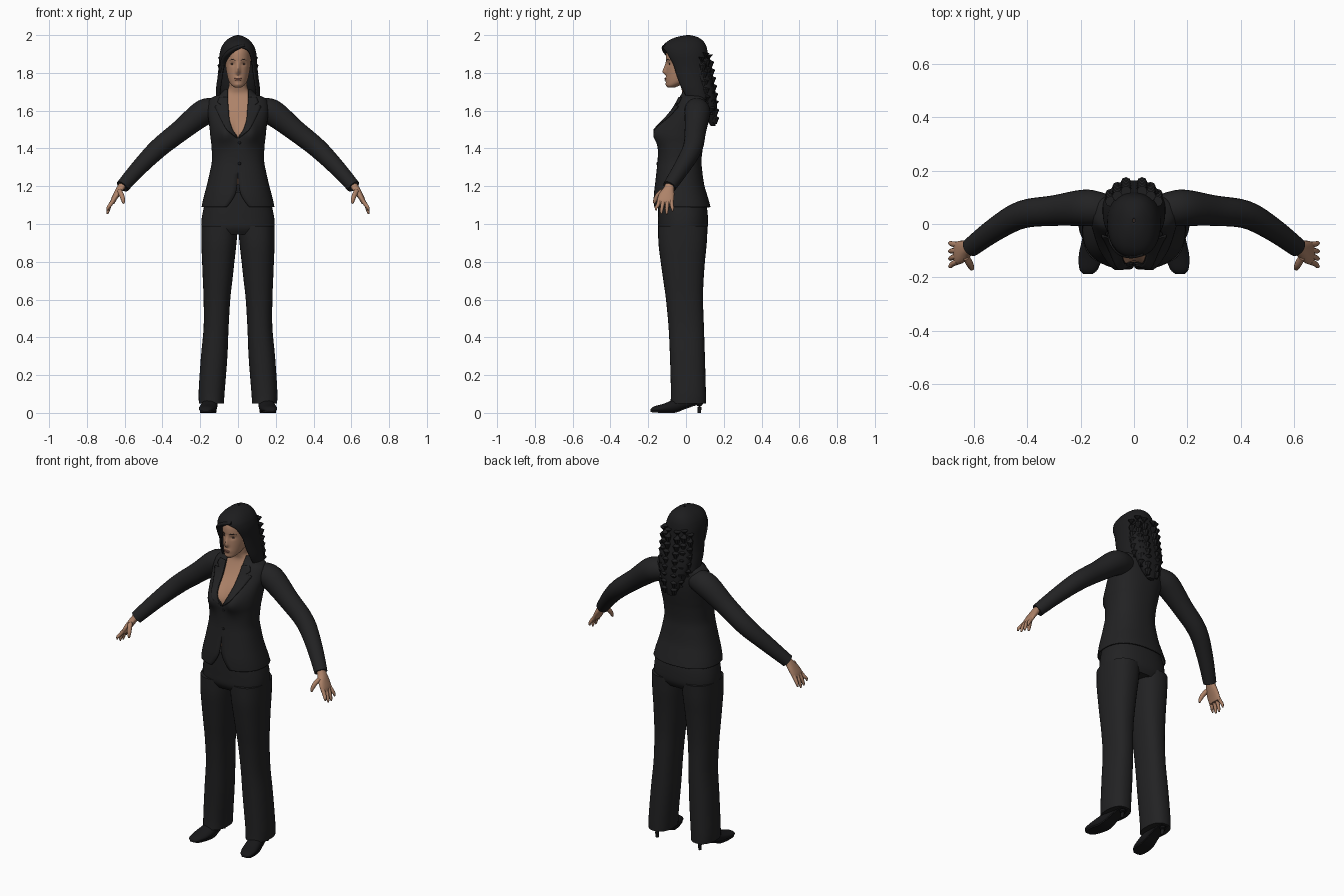
import bpy, bmesh, math
from mathutils import Vector

cube = bpy.data.objects.get("Cube")
if cube:
    bpy.data.objects.remove(cube, do_unlink=True)


def material(name, r, g, b, rough=0.8):
    m = bpy.data.materials.new(name)
    m.use_nodes = True
    m.diffuse_color = (r, g, b, 1)
    node = next(n for n in m.node_tree.nodes if n.type == 'BSDF_PRINCIPLED')
    node.inputs["Base Color"].default_value = (r, g, b, 1)
    node.inputs["Roughness"].default_value = rough
    return m


SUIT = material("charcoal suit", .016, .016, .017)
HAIR = material("black hair", .012, .012, .013)
SHOE = material("black leather", .009, .009, .010)
SKIN = material("warm skin", .42, .225, .14)
LIPS = material("rose lips", .33, .14, .10)
EYES = material("dark eyes", .05, .03, .025)


def refine(rows, k=4):
    """Catmull-Rom subdivision of a table of sections."""
    out = []
    for i in range(len(rows) - 1):
        a, b, c, d = rows[max(i - 1, 0)], rows[i], rows[i + 1], rows[min(i + 2, len(rows) - 1)]
        for s in range(k):
            t = s / k
            out.append(tuple(q + t / 2 * (r - p + t * (2 * p - 5 * q + 4 * r - e + t * (3 * (q - r) + e - p)))
                             for p, q, r, e in zip(a, b, c, d)))
    return out + [tuple(rows[-1])]


def finish(obj_name, bm, mat, mirror=False, thick=0, angle=50):
    me = bpy.data.meshes.new(obj_name)
    bm.to_mesh(me)
    bm.free()
    me.materials.append(mat)
    ob = bpy.data.objects.new(obj_name, me)
    bpy.context.collection.objects.link(ob)
    if thick:
        s = ob.modifiers.new("thickness", 'SOLIDIFY')
        s.thickness, s.offset = thick, -1
    if mirror:
        ob.modifiers.new("mirror", 'MIRROR').use_mirror_merge = False
    bpy.ops.object.select_all(action='DESELECT')
    ob.select_set(True)
    bpy.context.view_layer.objects.active = ob
    bpy.ops.object.shade_smooth_by_angle(angle=math.radians(angle))
    return ob


def loft(name, rings, mat, closed=True, **kw):
    """Skin a list of rings; closed rings are capped at both ends."""
    bm = bmesh.new()
    vs = [[bm.verts.new(p) for p in ring] for ring in rings]
    n = len(vs[0])
    for lo, hi in zip(vs, vs[1:]):
        for j in range(n if closed else n - 1):
            k = (j + 1) % n
            bm.faces.new((lo[j], lo[k], hi[k], hi[j]))
    if closed:
        bm.faces.new(vs[0][::-1])
        bm.faces.new(vs[-1])
        bmesh.ops.recalc_face_normals(bm, faces=bm.faces)
    else:
        bmesh.ops.remove_doubles(bm, verts=bm.verts, dist=.0002)
    return finish(name, bm, mat, **kw)


def section(z, hw, yf, yb, w=None, cx=0, n=48, p=.85, bump=None):
    """Rounded horizontal ring, optionally open at the front by half-width w."""
    a0 = 0 if w is None else math.asin(min(.98, max(0, w) / hw) ** (1 / p))
    pts = []
    for i in range(n + (w is not None)):
        t = a0 + (2 * math.pi - 2 * a0) * i / n
        s, c = math.sin(t), math.cos(t)
        x = hw * math.copysign(abs(s) ** p, s)
        y = (yf + yb) / 2 - (yb - yf) / 2 * math.copysign(abs(c) ** p, c)
        if bump and c > 0:
            y -= bump(x, z) * min(1, 2 * c)
        pts.append((cx + x, y, z))
    return pts


def front_y(rows, x, z, p=.85, bump=None):
    """Front surface depth of a lofted part."""
    lo, hi = next(((a, b) for a, b in zip(rows, rows[1:]) if a[0] <= z <= b[0]), rows[-2:])
    t = (z - lo[0]) / (hi[0] - lo[0])
    hw, yf, yb = (lo[i] + t * (hi[i] - lo[i]) for i in (1, 2, 3))
    c = math.sqrt(1 - min(.95, abs(x) / hw) ** (2 / p)) ** p
    return (yf + yb) / 2 - (yb - yf) / 2 * c - (bump(x, z) if bump else 0)


def tube(name, path, mat, n=16, k=4, flat=1, **kw):
    """Round limb through (x, y, z, radius) points."""
    path = refine(path, k)
    rings = []
    for i, q in enumerate(path):
        d = Vector(path[min(i + 1, len(path) - 1)][:3]) - Vector(path[max(i - 1, 0)][:3])
        rot = d.to_track_quat('Z', 'Y')
        rings.append([Vector(q[:3]) + rot @ Vector((q[3] * math.cos(a), flat * q[3] * math.sin(a), 0))
                      for a in (2 * math.pi * j / n for j in range(n))])
    return loft(name, rings, mat, **kw)


def blob(name, centre, size, mat, mirror=False):
    bm = bmesh.new()
    bmesh.ops.create_uvsphere(bm, u_segments=16, v_segments=10, radius=1)
    for v in bm.verts:
        v.co = Vector(c + s * q for c, s, q in zip(centre, size, v.co))
    return finish(name, bm, mat, mirror=mirror)


def gauss(x, z, cx, cz, sx, sz):
    return math.exp(-((x - cx) / sx) ** 2 - ((z - cz) / sz) ** 2)


def bust(x, z):
    return .04 * gauss(abs(x), z, .07, 1.485, .045, .06)


# Jacket: height, half-width, front, back, front opening
jacket_table = [
    (1.09, .193, -.172, .130, .060), (1.12, .187, -.172, .122, .036), (1.16, .177, -.170, .110, .014),
    (1.21, .164, -.164, .096, .004), (1.28, .148, -.156, .086, 0), (1.34, .138, -.150, .082, 0),
    (1.42, .141, -.148, .092, 0), (1.46, .146, -.146, .100, .002), (1.50, .150, -.136, .108, .028),
    (1.55, .156, -.112, .116, .044), (1.61, .163, -.070, .120, .050), (1.66, .150, -.042, .116, .054),
    (1.69, .095, -.032, .106, .056), (1.715, .068, -.026, .095, .058)]
jacket = refine(jacket_table)
loft("jacket", [section(*r, bump=bust) for r in jacket], SUIT, closed=False, thick=.006)

# Lapels and collar laid on the jacket front
lapel = refine([(1.455, .002, .004), (1.50, .028, .058), (1.55, .044, .088), (1.60, .049, .112),
                (1.625, .051, .122), (1.63, .052, .088), (1.645, .053, .108), (1.672, .055, .098)], 3)
loft("lapels", [[(x, front_y(jacket, x, z, bump=bust) - .007, z)
                 for x in (a + (b - a) * j / 5 for j in range(6))] for z, a, b in lapel],
     SUIT, closed=False, mirror=True, thick=.006, angle=30)
for z in (1.43, 1.32):
    blob("jacket_button", (.008, front_y(jacket, .008, z, bump=bust) - .001, z), (.008, .004, .008), SHOE)

# Torso and neck beneath the jacket
torso = [(z, hw - .012, yf + .012, yb - .012) for z, hw, yf, yb, w in jacket_table if 1.16 < z < 1.7]
torso += [(1.715, .053, -.024, .065), (1.75, .048, -.034, .06), (1.80, .046, -.034, .06)]
loft("torso", [section(*r, bump=bust) for r in refine(torso)], SKIN)

# Trousers
hips = [(.945, .185, -.125, .095), (.98, .194, -.146, .114), (1.03, .192, -.148, .116),
        (1.09, .180, -.148, .110), (1.17, .155, -.146, .09)]
loft("trouser_hips", [section(*r) for r in refine(hips)], SUIT)
leg = [(.05, .075, .207, -.082, .106), (.12, .070, .208, -.080, .105), (.30, .056, .196, -.085, .100),
       (.45, .050, .182, -.092, .095), (.60, .041, .182, -.106, .090), (.70, .030, .186, -.120, .093),
       (.80, .019, .190, -.134, .100), (.90, .008, .194, -.146, .110), (.99, .001, .194, -.147, .114)]
loft("trouser_legs", [section(z, (b - a) / 2, yf, yb, cx=(a + b) / 2, n=32) for z, a, b, yf, yb in refine(leg)],
     SUIT, mirror=True)

# Shoes: depth, centre, half-width, sole, top
shoe = refine([(-.188, .172, .016, .006, .020), (-.17, .170, .034, .002, .034), (-.12, .162, .045, 0, .048),
               (-.06, .152, .043, 0, .072), (0, .146, .036, .022, .090), (.06, .142, .033, .042, .100),
               (.09, .142, .024, .048, .096)])
loft("shoes", [[(cx + hw * math.cos(a), y, max(lo + .003, (lo + hi) / 2 + (hi - lo) / 2 * math.sin(a)))
                for a in (math.tau * j / 24 for j in range(24))] for y, cx, hw, lo, hi in shoe],
     SHOE, mirror=True)
tube("shoe_heels", [(.142, .07, 0, .009), (.142, .072, .03, .011), (.142, .07, .06, .022)], SHOE, n=12, mirror=True)
sole = [(y, cx, hw * .85, lo) for y, cx, hw, lo, hi in shoe]
loft("shoe_soles", [[(cx - hw, y, lo), (cx + hw, y, lo), (cx + hw, y, lo + .008), (cx - hw, y, lo + .008)]
                    for y, cx, hw, lo in sole], SHOE, mirror=True)

# Sleeves
tube("sleeves", [(.10, .055, 1.605, .055), (.145, .058, 1.602, .066), (.195, .060, 1.582, .068),
                 (.30, .050, 1.498, .057), (.42, .035, 1.402, .052), (.52, -.02, 1.302, .044),
                 (.612, -.088, 1.198, .036)], SUIT, n=24, mirror=True)

# Hands
palm = refine([(1.105, .667, .011, -.150, -.068), (1.13, .657, .016, -.152, -.064), (1.16, .640, .020, -.142, -.062),
               (1.19, .622, .023, -.120, -.064), (1.22, .603, .022, -.104, -.058)])
loft("hands", [section(z, hw, yf, yb, cx=cx, n=20) for z, cx, hw, yf, yb in palm], SKIN, mirror=True)
for name, y, tip_y, tip_z in (("index", -.141, -.158, 1.072), ("middle", -.120, -.130, 1.054),
                              ("ring", -.099, -.102, 1.052), ("little", -.078, -.072, 1.068)):
    tube(name + "_fingers", [(.660, y, 1.125, .011), (.679, (y + tip_y) / 2, 1.098, .010),
                             (.688, tip_y, tip_z + .015, .008), (.691, tip_y, tip_z, .004)],
         SKIN, n=10, mirror=True)
tube("thumbs", [(.628, -.125, 1.175, .013), (.615, -.150, 1.150, .013), (.608, -.164, 1.125, .010),
                (.606, -.168, 1.108, .005)], SKIN, n=10, mirror=True)


# Head
def face(x, z):
    rise = max(0, min((1.862 - z) / .055, (z - 1.786) / .018))
    return (.021 * min(1, rise) * math.exp(-(x / .011) ** 2) + .005 * gauss(x, z, 0, 1.766, .022, .014)
            + .004 * gauss(x, z, 0, 1.738, .018, .010) - .007 * gauss(abs(x), z, .029, 1.848, .014, .010))


head = refine([(1.722, .016, -.096, -.060), (1.735, .034, -.103, -.030), (1.76, .050, -.105, .030),
               (1.80, .060, -.105, .060), (1.84, .066, -.104, .080), (1.88, .068, -.107, .090),
               (1.92, .065, -.100, .088), (1.96, .048, -.070, .070), (1.98, .020, -.030, .030)], 6)
loft("head", [section(*r, n=96, p=1, bump=face) for r in head], SKIN)


def on_face(x, z):
    return front_y(head, x, z, p=1, bump=face)


blob("upper_lip", (0, on_face(0, 1.770), 1.770), (.020, .004, .0035), LIPS)
blob("lower_lip", (0, on_face(0, 1.763), 1.763), (.017, .004, .004), LIPS)
blob("eyes", (.029, on_face(.029, 1.847), 1.847), (.012, .003, .0045), EYES, mirror=True)
tube("eyebrows", [(x, on_face(x, z) + .001, z, r) for x, z, r in
                  ((.014, 1.866, .002), (.028, 1.871, .003), (.045, 1.866, .0015))], EYES, n=8, mirror=True)

# Hair: cap with an open front, back fall, fringe and wavy locks
cap = [(1.66, .118, -.020, .138, .100), (1.72, .116, -.060, .132, .098), (1.78, .108, -.085, .126, .089),
       (1.84, .102, -.100, .121, .081), (1.89, .099, -.119, .117, .070), (1.92, .093, -.125, .113, .052),
       (1.945, .083, -.120, .106, 0), (1.97, .064, -.094, .090, 0), (1.99, .036, -.048, .060, 0),
       (2.0, .005, .005, .020, 0)]
loft("hair_cap", [section(*r) for r in refine(cap)], HAIR, closed=False, thick=.01)
fall = [(1.52, .020, .130, .155), (1.57, .050, .105, .162), (1.65, .085, .075, .162),
        (1.74, .100, .040, .148), (1.86, .090, .020, .118)]
loft("hair_fall", [section(*r) for r in refine(fall)], HAIR)
tube("hair_fringe", [(.035, -.108, 1.945, .012), (-.010, -.108, 1.932, .021), (-.048, -.096, 1.905, .022),
                     (-.076, -.066, 1.865, .018), (-.090, -.035, 1.80, .010)], HAIR, flat=.6)
for x, low, steps in ((.030, 1.53, 9), (.062, 1.58, 8), (.088, 1.64, 6)):
    lock = []
    for i in range(steps):
        z = low + i * .042
        y = .158 - max(0, z - 1.62) * .13 - x * x * 6
        lock += [(x, y, z, .010), (x, y + .003, z + .032, .020)]
    tube("hair_locks", lock, HAIR, n=8, k=1, mirror=True, angle=30)
